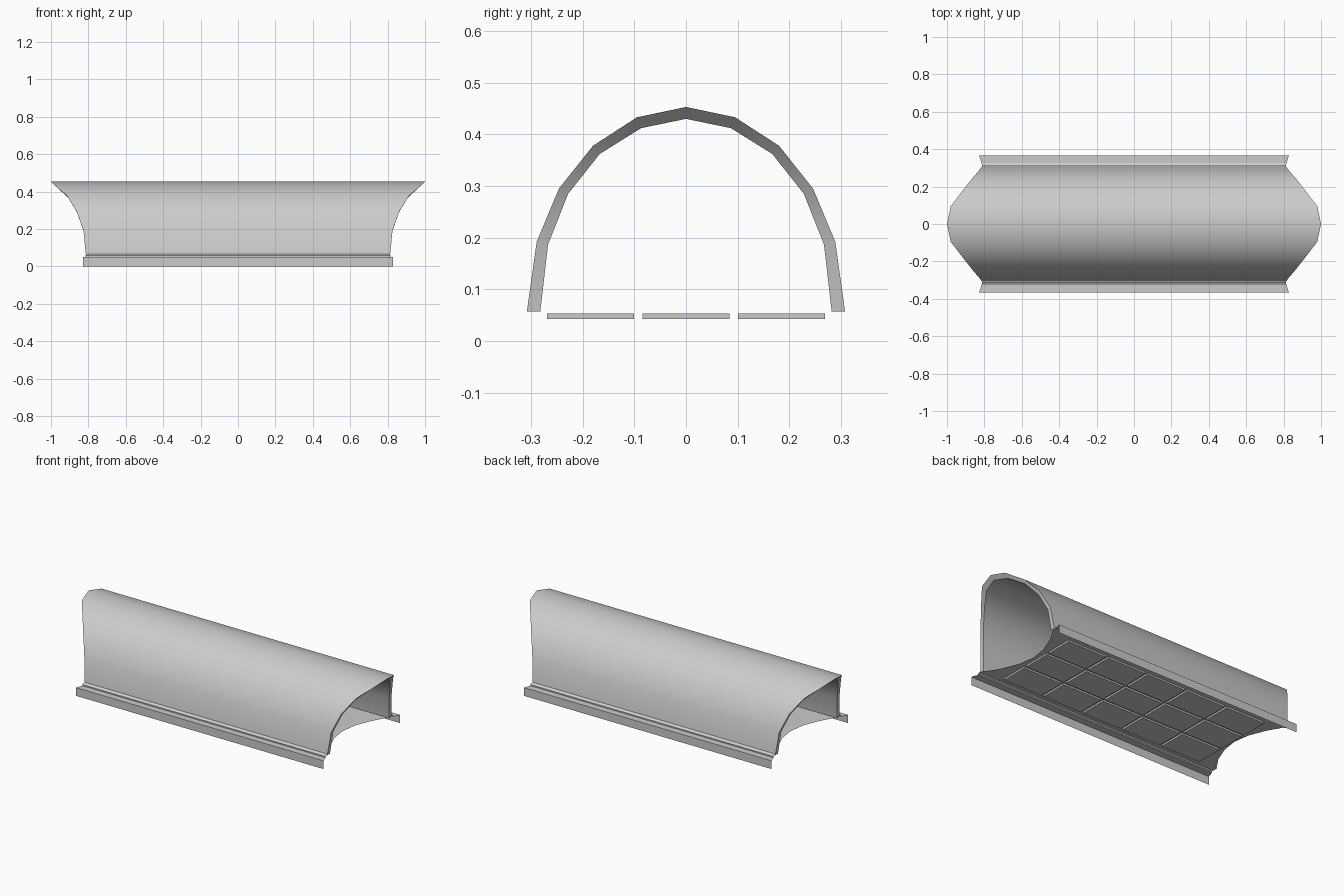
import bpy, math

if "Cube" in bpy.data.objects:
    bpy.data.objects.remove(bpy.data.objects["Cube"])


def add_mesh(name, verts, faces, smooth=False):
    mesh = bpy.data.meshes.new(name)
    mesh.from_pydata(verts, [], faces)
    mesh.update()
    obj = bpy.data.objects.new(name, mesh)
    bpy.context.collection.objects.link(obj)
    if smooth:
        bpy.ops.object.select_all(action='DESELECT')
        obj.select_set(True)
        bpy.context.view_layer.objects.active = obj
        bpy.ops.object.shade_smooth_by_angle(angle=math.radians(35))
    return obj


def mirrored(half):
    # half runs from the centre (first coordinate 0) outwards
    return [(-p[0],) + p[1:] for p in reversed(half[1:])] + half


# Vaulted shell: half sections as (y, z, half length)
outer = mirrored([(0, .453, 1), (.095, .433, .98), (.18, .378, .915),
                  (.246, .295, .863), (.289, .192, .826), (.308, .057, .813)])
inner = mirrored([(0, .43, .977), (.087, .412, .955), (.167, .362, .902),
                  (.228, .285, .858), (.267, .187, .825), (.282, .057, .813)])
loop = outer + inner[::-1]
n = len(loop)
m = len(outer)
verts = [(s * x, y, z) for s in (-1, 1) for y, z, x in loop]
faces = [(i, (i + 1) % n, n + (i + 1) % n, n + i) for i in range(n)]
for i in range(m - 1):
    a, b, c, d = i, i + 1, n - 2 - i, n - 1 - i
    faces += [(d, c, b, a), (a + n, b + n, c + n, d + n)]
add_mesh("arched_shell", verts, faces, smooth=True)

# Stepped side rails: thin open sheets with slightly slanted ends
rail = [(.365, 0, .828), (.365, .05, .828), (.325, .05, .815),
        (.325, .057, .815), (.309, .066, .812)]
for name, side in (("front_rail", -1), ("back_rail", 1)):
    verts = [(s * x, side * y, z) for s in (-1, 1) for y, z, x in rail]
    k = len(rail)
    faces = [(i, i + 1, k + i + 1, k + i) for i in range(k - 1)]
    if side < 0:
        faces = [f[::-1] for f in faces]
    add_mesh(name, verts, faces)

# Floor sheet with concave ends
edge = mirrored([(0, .70), (.1, .715), (.2, .755), (.26, .79), (.308, .813)])
k = len(edge)
verts = [(s * x, y, .056) for s in (-1, 1) for y, x in edge]
faces = [(i, k + i, k + i + 1, i + 1) for i in range(k - 1)]
add_mesh("floor_sheet", verts, faces)

# Grid of flat slabs under the floor
for ix in range(5):
    for iy in range(3):
        bpy.ops.mesh.primitive_cube_add(
            size=1, location=((ix - 2) * .275, (iy - 1) * .185, .048))
        slab = bpy.context.object
        slab.name = f"floor_panel_{ix}_{iy}"
        slab.scale = (.26, .168, .01)
